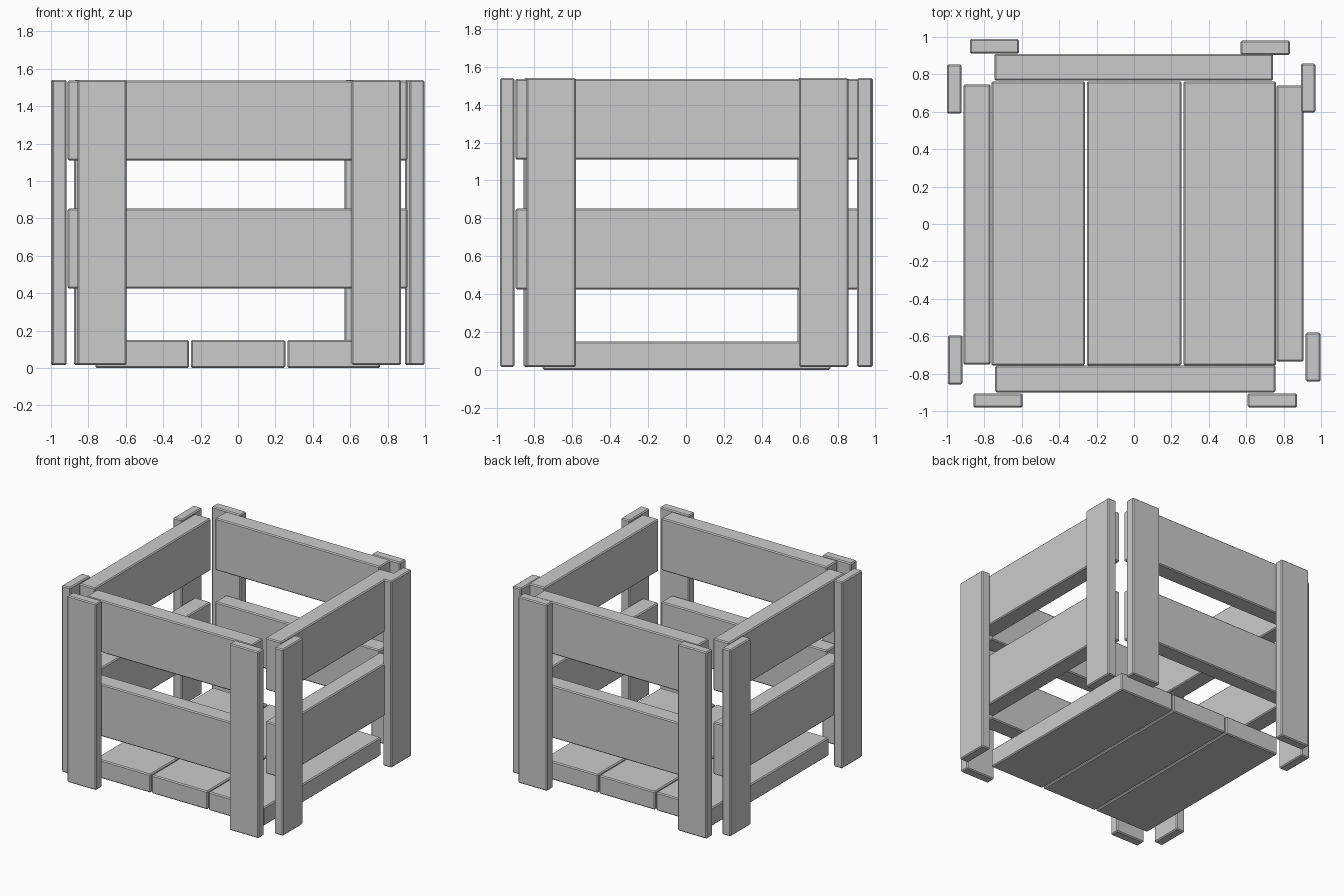
import bpy

if "Cube" in bpy.data.objects:
    bpy.data.objects.remove(bpy.data.objects["Cube"])


def board(name, x, y, z):
    """Box between (min, max) pairs, with a small chamfer on every edge."""
    bpy.ops.mesh.primitive_cube_add(
        size=1, location=[(a + b) / 2 for a, b in (x, y, z)])
    ob = bpy.context.object
    ob.name = name
    ob.scale = [b - a for a, b in (x, y, z)]
    bpy.ops.object.transform_apply(location=False, rotation=False, scale=True)
    bev = ob.modifiers.new("chamfer", "BEVEL")
    bev.width = 0.008
    bev.segments = 1
    return ob


# Floor: three boards running front to back
for i, x in enumerate([(-0.762, -0.263), (-0.252, 0.253), (0.264, 0.76)]):
    board(f"floor_board_{i + 1}", x, (-0.757, 0.763), (0.0, 0.15))

# Side slats: a lower and an upper one on each side
sides = {
    "front": ((-0.742, 0.757), (-0.9, -0.757)),
    "back": ((-0.746, 0.743), (0.767, 0.91)),
    "left": ((-0.912, -0.767), (-0.752, 0.746)),
    "right": ((0.762, 0.906), (-0.736, 0.741)),
}
for side, (x, y) in sides.items():
    for level, z in (("lower", (0.425, 0.852)), ("upper", (1.11, 1.536))):
        board(f"{side}_{level}_slat", x, y, z)

# Upright posts: two outside each side
posts = {
    "front_left": ((-0.858, -0.596), (-0.982, -0.905)),
    "front_right": ((0.608, 0.872), (-0.982, -0.905)),
    "back_left": ((-0.878, -0.615), (0.911, 0.988)),
    "back_right": ((0.57, 0.833), (0.904, 0.981)),
    "left_back": ((-1.0, -0.922), (0.59, 0.853)),
    "left_front": ((-0.995, -0.917), (-0.858, -0.596)),
    "right_back": ((0.892, 0.97), (0.596, 0.858)),
    "right_front": ((0.918, 0.997), (-0.843, -0.581)),
}
for name, (x, y) in posts.items():
    board(f"{name}_post", x, y, (0.016, 1.54))
